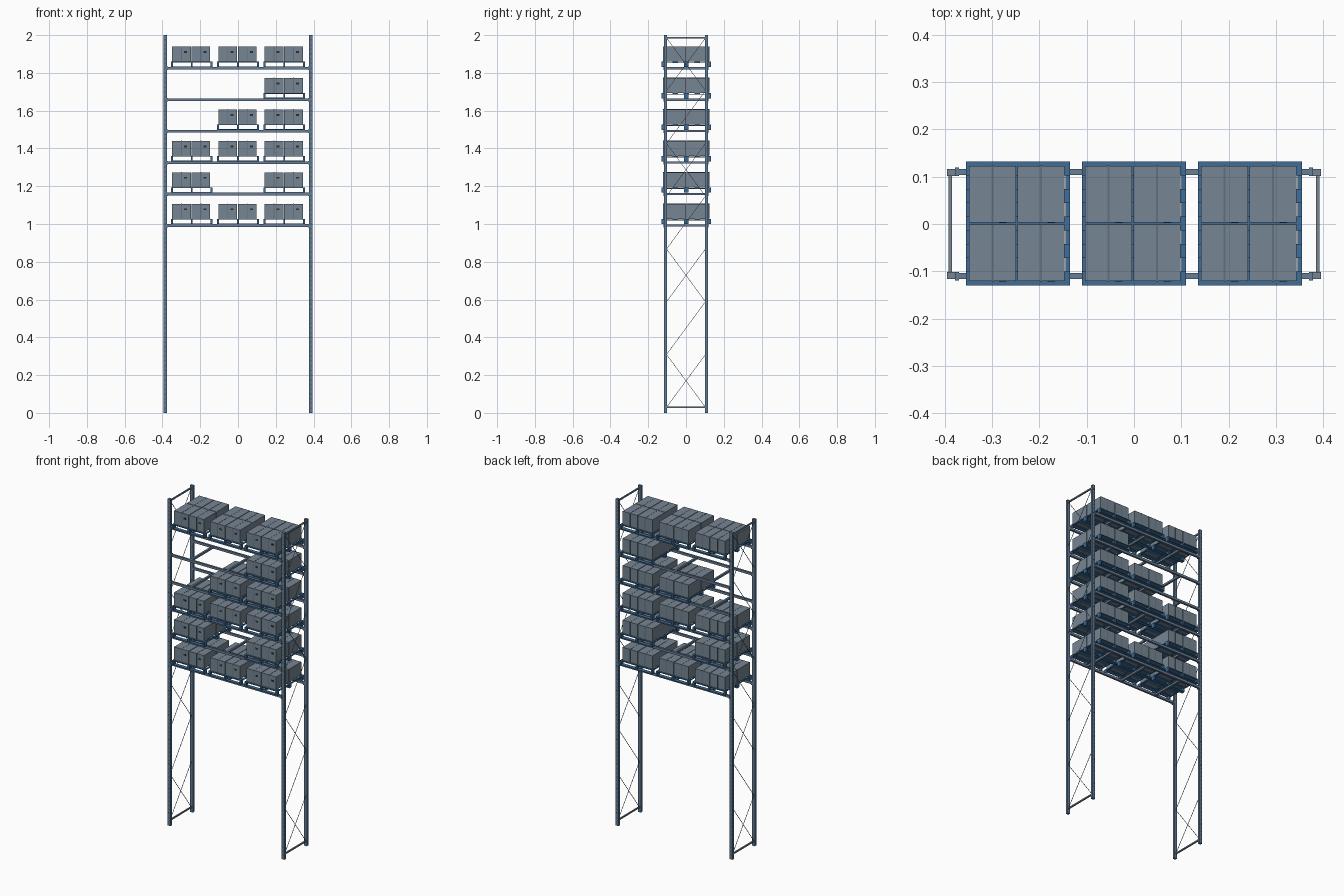
import bpy, bmesh, math
from mathutils import Matrix, Vector

if "Cube" in bpy.data.objects:
    bpy.data.objects.remove(bpy.data.objects["Cube"])


def material(name, col):
    m = bpy.data.materials.new(name)
    m.diffuse_color = (*col, 1)
    m.use_nodes = True
    m.node_tree.nodes["Principled BSDF"].inputs["Base Color"].default_value = m.diffuse_color
    return m


BLUE = material("pallet_blue", (0.05, 0.155, 0.31))
POST = material("post_blue", (0.12, 0.20, 0.30))
BEAM = material("beam_blue", (0.14, 0.21, 0.31))
SLATE = material("slate", (0.18, 0.235, 0.29))
SEAM = material("seam", (0.12, 0.16, 0.21))
SLOT = material("slot", (0.06, 0.10, 0.15))
DARK = material("dark", (0.02, 0.03, 0.04))


def box(bm, x0, x1, y0, y1, z0, z1):
    mat = Matrix.Translation(((x0 + x1) / 2, (y0 + y1) / 2, (z0 + z1) / 2)) \
        @ Matrix.Diagonal((x1 - x0, y1 - y0, z1 - z0, 1))
    bmesh.ops.create_cube(bm, size=1, matrix=mat)


def bar(bm, a, b, r):
    # square rod between two points
    a, b = Vector(a), Vector(b)
    d = b - a
    rot = d.to_track_quat('Z', 'Y').to_matrix().to_4x4()
    bmesh.ops.create_cube(bm, size=1, matrix=Matrix.Translation((a + b) / 2) @ rot
                          @ Matrix.Diagonal((2 * r, 2 * r, d.length, 1)))


def mesh(name, bm, mat):
    me = bpy.data.meshes.new(name)
    bm.to_mesh(me)
    bm.free()
    me.materials.append(mat)
    return me


def place(name, me, loc=(0, 0, 0)):
    ob = bpy.data.objects.new(name, me)
    ob.location = loc
    bpy.context.collection.objects.link(ob)
    return ob


# uprights with slate caps and rows of small slots
for sx, side in ((-1, "left"), (1, "right")):
    for sy, end in ((-1, "front"), (1, "back")):
        xs = sorted((sx * 0.395, sx * 0.377))
        ys = sorted((sy * 0.116, sy * 0.101))
        bm = bmesh.new()
        box(bm, *xs, *ys, 0, 1.998)
        place(f"{side}_{end}_post", mesh("post", bm, POST))
        bm = bmesh.new()
        box(bm, *xs, *ys, 1.998, 2)
        place(f"{side}_{end}_post_cap", mesh("post_cap", bm, SLATE))
        bm = bmesh.new()
        for i in range(79):
            z = 0.025 + i * 0.025
            box(bm, sx * 0.386 - 0.003, sx * 0.386 + 0.003,
                sy * 0.116 - 0.0003, sy * 0.116 + 0.0003, z - 0.004, z + 0.004)
        place(f"{side}_{end}_post_slots", mesh("post_slots", bm, SLOT))

    # end frame: top and bottom ties and diagonal bracing
    bm = bmesh.new()
    x = sx * 0.388
    for z in (0.03, 1.985):
        box(bm, x - 0.004, x + 0.004, -0.102, 0.102, z - 0.004, z + 0.004)
    step = (1.985 - 0.03) / 7
    for i in range(7):
        z0, z1 = 0.03 + i * step, 0.03 + (i + 1) * step
        bar(bm, (x, -0.103, z0), (x, 0.103, z1), 0.0011)
        if i % 2 == 0:
            bar(bm, (x, 0.103, z0), (x, -0.103, z1), 0.0011)
    place(f"{side}_frame_bracing", mesh("bracing", bm, SLATE))

# shelf level: two beams, end brackets and cross supports
bm = bmesh.new()
for s in (-1, 1):
    y = s * 0.11
    box(bm, -0.378, 0.378, y - 0.006, y + 0.006, -0.007, 0.007)
    for t in (-1, 1):
        box(bm, *sorted((t * 0.378, t * 0.370)), y - 0.009, y + 0.009, -0.010, 0.008)
for x in (-0.245, 0, 0.245):
    box(bm, x - 0.006, x + 0.006, -0.105, 0.105, -0.006, 0.006)
shelf = mesh("shelf", bm, BEAM)

# pallet: deck boards, stringers, feet and bottom boards
bm = bmesh.new()
PW, PD = 0.11, 0.131
for i in range(5):
    y = -0.116 + i * 0.058
    box(bm, -PW, PW, y - 0.015, y + 0.015, 0.024, 0.028)
for x in (-PW + 0.005, 0, PW - 0.005):
    box(bm, x - 0.005, x + 0.005, -PD, PD, 0.020, 0.024)
    for y in (-0.12, 0, 0.12):
        box(bm, x - 0.005, x + 0.005, y - 0.011, y + 0.011, 0.003, 0.020)
for y in (-0.12, 0, 0.12):
    box(bm, -PW, PW, y - 0.011, y + 0.011, 0, 0.003)
pallet = mesh("pallet", bm, BLUE)

# cartons: a two by two load, each with a tape strip and a front tag
cartons, tape, tags = bmesh.new(), bmesh.new(), bmesh.new()
BX, BY, BH = 0.0495, 0.120, 0.080
for cx in (-0.0540, 0.0485):
    for cy in (-0.0617, 0.0617):
        z0 = 0.028
        box(cartons, cx - BX, cx + BX, cy - BY / 2, cy + BY / 2, z0, z0 + BH)
        e = 0.0009
        box(tape, cx - 0.002, cx + 0.002, cy - BY / 2 - e, cy + BY / 2 + e,
            z0 + 0.002, z0 + BH + e)
        box(tags, cx + 0.014, cx + 0.030, cy - BY / 2 - 0.0008, cy - BY / 2 + 0.001,
            z0 + 0.046, z0 + 0.056)
cartons = mesh("cartons", cartons, SLATE)
tape = mesh("tape", tape, SEAM)
tags = mesh("tags", tags, DARK)

# stack the levels and load them
bays = {"L": -0.245, "M": 0.0, "R": 0.245}
for i, load in enumerate(("LMR", "LR", "LMR", "MR", "R", "LMR")):
    z = 0.992 + i * 0.1666
    place(f"shelf_{i + 1}", shelf, (0, 0, z))
    for key in load:
        loc = (bays[key], 0.001, z + 0.007)
        for name, me in (("pallet", pallet), ("cartons", cartons),
                         ("carton_tape", tape), ("carton_tags", tags)):
            place(f"{name}_{i + 1}_{key}", me, loc)
